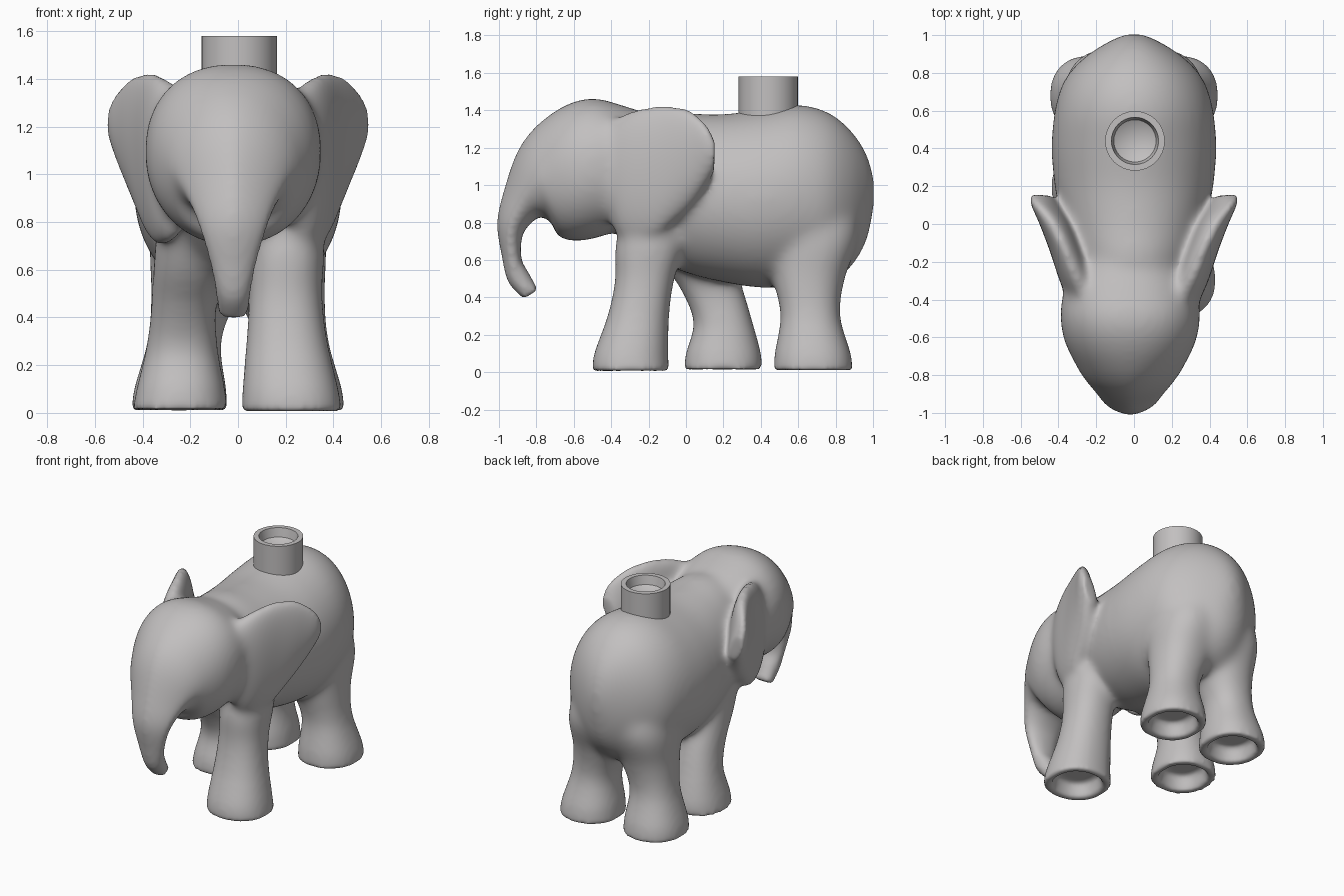
import bpy, bmesh, math
from mathutils import Vector

if "Cube" in bpy.data.objects:
    bpy.data.objects.remove(bpy.data.objects["Cube"])

grey = bpy.data.materials.new("warm grey")
grey.diffuse_color = (0.54, 0.525, 0.525, 1)
grey.use_nodes = True
grey.node_tree.nodes["Principled BSDF"].inputs["Base Color"].default_value = grey.diffuse_color


def smooth_path(keys, steps):
    """Catmull-Rom through section keys (ax, ay, az, bx, by, bz, halfwidth[, front power])."""
    out = []
    for i in range(len(keys) - 1):
        p = [keys[max(0, min(len(keys) - 1, i + k))] for k in (-1, 0, 1, 2)]
        for s in range(steps):
            t = s / steps
            out.append([0.5 * (2 * b + (c - a) * t + (2 * a - 5 * b + 4 * c - d) * t * t
                               + (3 * b - a - 3 * c + d) * t ** 3) for a, b, c, d in zip(*p)])
    return out + [list(keys[-1])]


def loft(bm, keys, power=0.9, hollow=False, n=40, steps=6):
    """Skin superellipse rings whose diameter runs A to B, half width along x."""
    def ring(k, scale=1.0, lift=0.0):
        a, b = Vector(k[:3]), Vector(k[3:6])
        mid, half = (a + b) / 2 + Vector((0, 0, lift)), (a - b) / 2 * scale
        pts = []
        for i in range(n):
            c, s = math.cos(2 * math.pi * i / n), math.sin(2 * math.pi * i / n)
            p = k[7] if len(k) > 7 and c > 0 else power
            c, s = (math.copysign(abs(v) ** p, v) for v in (c, s))
            pts.append(bm.verts.new(mid + half * c + Vector((k[6] * scale * s, 0, 0))))
        return pts
    rings = [ring(k) for k in smooth_path(keys, steps)]
    if hollow:
        rings += [ring(keys[-1], 0.76), ring(keys[-1], 0.64, 0.10)]
    for r, q in zip(rings, rings[1:]):
        for i in range(n):
            bm.faces.new((r[i], r[(i + 1) % n], q[(i + 1) % n], q[i]))
    bm.faces.new(rings[0][::-1])
    bm.faces.new(rings[-1])


def leg_keys(rows):
    """(z, y0, y1, x0, x1) -> horizontal section keys."""
    return [((x0 + x1) / 2, y0, z, (x0 + x1) / 2, y1, z, abs(x1 - x0) / 2)
            for z, y0, y1, x0, x1 in rows]


bm = bmesh.new()

# barrel body: (y, top, bottom, half width)
body = [(-0.42, 1.34, 0.78, 0.25), (-0.2, 1.40, 0.62, 0.32), (0, 1.385, 0.53, 0.38),
        (0.2, 1.38, 0.48, 0.42), (0.4, 1.405, 0.45, 0.437), (0.6, 1.43, 0.46, 0.42),
        (0.76, 1.39, 0.47, 0.37), (0.88, 1.295, 0.56, 0.265), (0.965, 1.17, 0.70, 0.135),
        (1.005, 1.04, 0.88, 0.045)]
loft(bm, [(0, y, t, 0, y, b, w) for y, t, b, w in body], 0.99)

# head running into the trunk, face pinched to a ridge: (front y z, rear y z, width, front power)
head = [(-0.2, 1.38, -0.2, 0.86, 0.27, 0.9), (-0.35, 1.43, -0.33, 0.78, 0.345, 0.9),
        (-0.5, 1.465, -0.45, 0.725, 0.37, 0.9), (-0.65, 1.425, -0.58, 0.70, 0.35, 0.94),
        (-0.8, 1.315, -0.68, 0.72, 0.29, 1.05), (-0.9, 1.18, -0.72, 0.80, 0.245, 1.2),
        (-0.97, 0.985, -0.79, 0.825, 0.19, 1.35), (-1.01, 0.8, -0.87, 0.74, 0.138, 1.3),
        (-0.985, 0.62, -0.88, 0.61, 0.095, 1.1), (-0.95, 0.48, -0.84, 0.53, 0.073, 1.0),
        (-0.87, 0.392, -0.79, 0.44, 0.062, 0.95)]
loft(bm, [(-0.02, k[0], k[1], -0.02, *k[2:]) for k in head], 0.93)

# flared ears: top point, bottom point, half thickness
ear = [(0.22, -0.48, 1.30, 0.22, -0.42, 0.82, 0.10), (0.30, -0.30, 1.40, 0.28, -0.35, 0.72, 0.095),
       (0.37, -0.12, 1.43, 0.33, -0.20, 0.70, 0.09), (0.44, 0.02, 1.405, 0.37, -0.06, 0.80, 0.085),
       (0.505, 0.11, 1.32, 0.41, 0.06, 0.92, 0.07), (0.52, 0.155, 1.23, 0.46, 0.15, 1.06, 0.05)]
for side in (1, -1):
    loft(bm, [(k[0] * side, *k[1:3], k[3] * side, *k[4:]) for k in ear], 0.95)

# front legs, mid-stride: right one forward, left one back
loft(bm, leg_keys([(1.0, -0.28, 0.06, 0.08, 0.31), (0.7, -0.375, 0.0, 0.05, 0.36),
                   (0.5, -0.38, -0.06, 0.045, 0.355), (0.3, -0.42, -0.09, 0.035, 0.375),
                   (0.1, -0.49, -0.095, 0.02, 0.42), (0.005, -0.5, -0.09, 0.015, 0.435)]),
     0.9, True)
loft(bm, leg_keys([(0.95, -0.3, 0.1, -0.32, -0.08), (0.62, -0.15, 0.24, -0.355, -0.05),
                   (0.45, -0.035, 0.305, -0.365, -0.09), (0.27, 0.04, 0.355, -0.385, -0.085),
                   (0.1, 0.0, 0.4, -0.425, -0.055), (0.015, -0.01, 0.405, -0.44, -0.045)]),
     0.9, True)

# back legs, meeting in the middle just below the belly
for side in (1, -1):
    loft(bm, leg_keys([(z, a, b, p * side, q * side) for z, a, b, p, q in (
        (1.05, 0.45, 0.86, -0.08, 0.27), (0.75, 0.43, 0.925, -0.06, 0.365),
        (0.5, 0.465, 0.85, 0.0, 0.365), (0.3, 0.505, 0.825, 0.07, 0.38),
        (0.1, 0.475, 0.88, 0.05, 0.435), (0.01, 0.47, 0.89, 0.045, 0.445))]), 0.9, True)

# merge everything into one moulded skin
bmesh.ops.recalc_face_normals(bm, faces=bm.faces)
mesh = bpy.data.meshes.new("raw_parts")
bm.to_mesh(mesh)
bm.free()
mesh.materials.append(grey)
skin = bpy.data.objects.new("elephant_body", mesh)
bpy.context.collection.objects.link(skin)
remesh = skin.modifiers.new("union", 'REMESH')
remesh.mode, remesh.voxel_size, remesh.use_smooth_shade = 'VOXEL', 0.015, True
merged = bpy.data.meshes.new_from_object(skin.evaluated_get(bpy.context.evaluated_depsgraph_get()))
skin.modifiers.clear()

# blend the joints strongly, fading out towards feet, trunk and ear tips
bm = bmesh.new()
bm.from_mesh(merged)
for step in range(28):
    fade = step / 28
    verts = [v for v in bm.verts if step < 4 or (
        v.co.z > 0.2 + 0.2 * fade and v.co.y > -0.8 + 0.15 * fade
        and (v.co.y > 0.25 or v.co.z < 0.65 or abs(v.co.x) < 0.56 - 0.25 * fade))]
    bmesh.ops.smooth_vert(bm, verts=verts, factor=0.5,
                          use_axis_x=True, use_axis_y=True, use_axis_z=True)
for f in bm.faces:
    f.smooth = True
bm.to_mesh(merged)
bm.free()
skin.data = merged
merged.materials.clear()
merged.materials.append(grey)

# hollow round stud on the back, lathed from a profile
bm = bmesh.new()
profile = [(0.158, 1.36), (0.158, 1.58), (0.125, 1.58), (0.112, 1.52), (0.0, 1.46)]
pts = [bm.verts.new((r, 0, z)) for r, z in profile]
edges = [bm.edges.new(e) for e in zip(pts, pts[1:])]
bmesh.ops.spin(bm, geom=pts + edges, axis=(0, 0, 1), cent=(0, 0, 0),
               angle=math.tau, steps=32, use_merge=True)
bmesh.ops.remove_doubles(bm, verts=bm.verts, dist=0.0005)
bmesh.ops.recalc_face_normals(bm, faces=bm.faces)
mesh = bpy.data.meshes.new("back_stud")
bm.to_mesh(mesh)
bm.free()
mesh.materials.append(grey)
stud = bpy.data.objects.new("back_stud", mesh)
stud.location = (0.005, 0.44, 0)
bpy.context.collection.objects.link(stud)
bpy.context.view_layer.objects.active = stud
stud.select_set(True)
bpy.ops.object.shade_smooth_by_angle(angle=math.radians(40))
